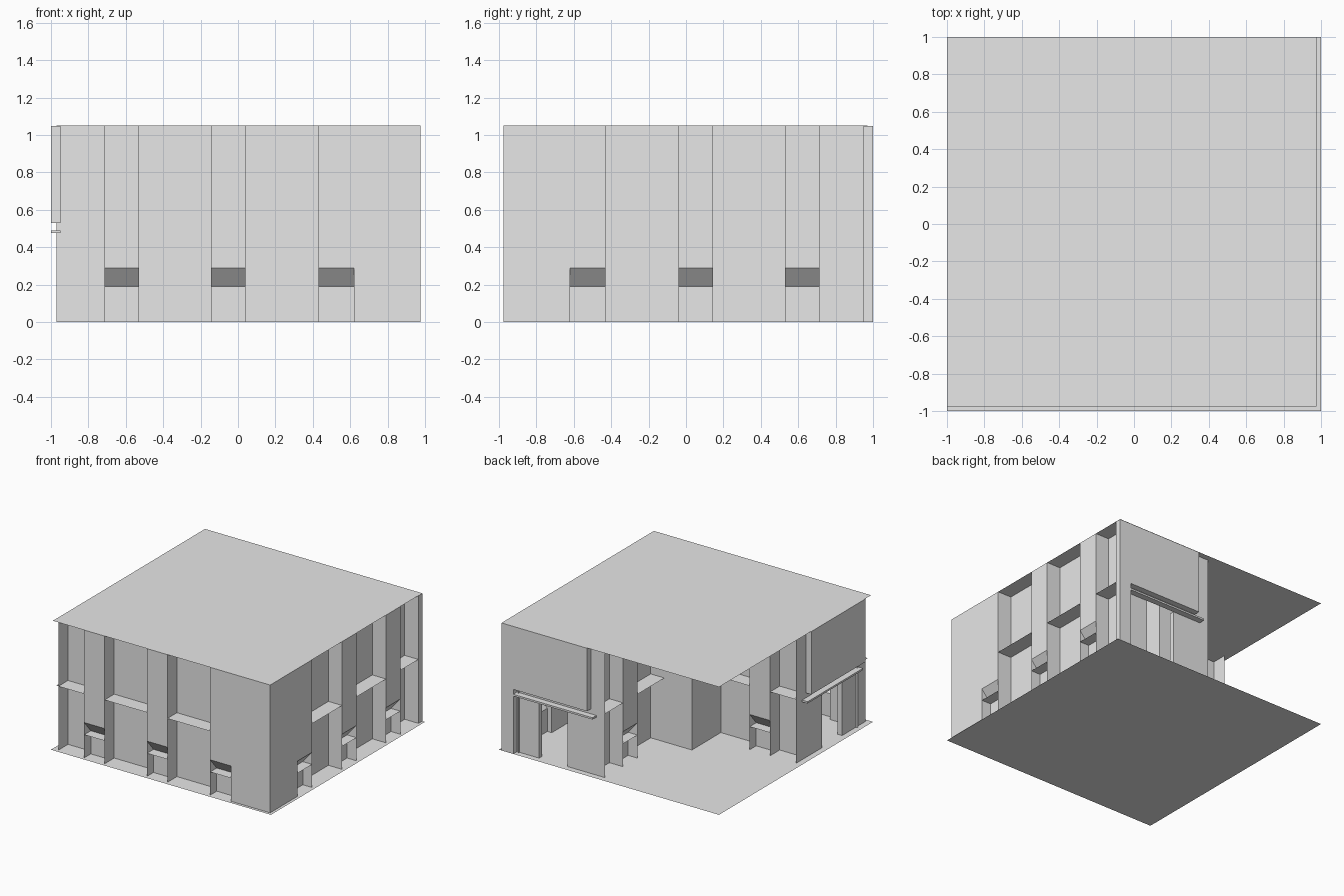
import bpy
from mathutils import Vector

cube = bpy.data.objects.get("Cube")
if cube:
    bpy.data.objects.remove(cube, do_unlink=True)

grey = bpy.data.materials.new("plain grey")
grey.use_nodes = True
COLOUR = (0.8, 0.8, 0.8, 1)
grey.diffuse_color = COLOUR
grey.node_tree.nodes["Principled BSDF"].inputs["Base Color"].default_value = COLOUR

H = 1.05          # storey height
SHELF = 0.525     # shelf height in the bays
DEPTH = 0.125     # bay depth
SILL, LIP = 0.19, 0.29
MOUTH = 0.085     # depth of the opening under each window


def straight(p):
    return Vector(p)


def swapped(p):
    """Reflect across the diagonal of the plan."""
    return Vector((-p[1], -p[0], p[2]))


def make(name, quads, place=straight):
    """Build one object from (corners, facing direction) sheets."""
    verts, faces = [], []
    for corners, facing in quads:
        c = [place(p) for p in corners]
        if (c[1] - c[0]).cross(c[2] - c[0]).dot(place(facing)) < 0:
            c.reverse()
        faces.append(range(len(verts), len(verts) + 4))
        verts += c
    mesh = bpy.data.meshes.new(name)
    mesh.from_pydata(verts, [], [tuple(f) for f in faces])
    mesh.materials.append(grey)
    ob = bpy.data.objects.new(name, mesh)
    bpy.context.collection.objects.link(ob)
    return ob


def level(x0, x1, y0, y1, z, up=1):
    return ([(x0, y0, z), (x1, y0, z), (x1, y1, z), (x0, y1, z)], (0, 0, up))


def along_x(x0, x1, y, z0, z1, side):
    return ([(x0, y, z0), (x1, y, z0), (x1, y, z1), (x0, y, z1)], (0, side, 0))


def along_y(x, y0, y1, z0, z1, side):
    return ([(x, y0, z0), (x, y1, z0), (x, y1, z1), (x, y0, z1)], (side, 0, 0))


def box(x0, x1, y0, y1, z0, z1):
    return [level(x0, x1, y0, y1, z0, -1), level(x0, x1, y0, y1, z1),
            along_x(x0, x1, y0, z0, z1, -1), along_x(x0, x1, y1, z0, z1, 1),
            along_y(x0, y0, y1, z0, z1, -1), along_y(x1, y0, y1, z0, z1, 1)]


def window(x0, x1, y, out):
    """Flush upper panel, sloping underside, sill and set-back base."""
    back, deep = y - out * MOUTH, y - out * DEPTH
    slope = ([(x0, y, LIP), (x1, y, LIP), (x1, back, SILL), (x0, back, SILL)], (0, out, -1))
    return [along_x(x0, x1, y, LIP, H, out), slope,
            level(x0, x1, y, back, SILL),
            along_x(x0, x1, back, 0, SILL, out),
            along_y(x0, y, deep, 0, H, -1), along_y(x1, y, deep, 0, H, 1)]


def bay(x0, x1, y, out):
    """Recessed wall with a shelf half way up."""
    back = y - out * DEPTH
    return [along_x(x0, x1, back, 0, H, out), level(x0, x1, y, back, SHELF)]


OUTER, INNER = -0.975, -0.07
WINDOWS = [(-0.715, -0.53), (-0.145, 0.04), (0.43, 0.62)]
BAYS = [(-0.97, -0.715), (-0.53, -0.145), (0.04, 0.43)]

# floor and roof
make("floor", [level(-1, 1, -1, 1, 0)])
make("roof", [level(-1, 0.975, -0.975, 1, H)])

for side, place in (("front", straight), ("side", swapped)):
    # outer facade
    for i, (a, b) in enumerate(WINDOWS):
        make(f"{side}_window_{i + 1}", window(a, b, OUTER, -1), place)
    for i, (a, b) in enumerate(BAYS):
        make(f"{side}_bay_{i + 1}", bay(a, b, OUTER, -1), place)
    make(f"{side}_corner_wall", [along_x(0.62, 0.975, OUTER, 0, H, -1)], place)

    # courtyard facade
    make(f"{side}_court_window", window(-0.715, -0.53, INNER, 1), place)
    make(f"{side}_court_end_bay", bay(-0.95, -0.715, INNER, 1), place)
    make(f"{side}_court_bay", bay(-0.53, -0.18, INNER, 1), place)
    make(f"{side}_court_corner", [along_y(-0.18, INNER - DEPTH, 0.18, 0, H, -1)], place)

    # end wall with a doorway
    make(f"{side}_end_wall",
         [along_y(-0.95, OUTER, -0.67, 0, 0.475, -1),
          along_y(-0.95, -0.41, INNER, 0, 0.475, -1),
          along_y(-0.95, OUTER, INNER, 0.475, H, -1)], place)
    make(f"{side}_door_jambs",
         [along_x(-0.95, -0.91, -0.67, 0, 0.475, 1),
          along_x(-0.95, -0.91, -0.41, 0, 0.475, -1)], place)
    make(f"{side}_door_lintel", box(-1, -0.95, -0.87, -0.15, 0.475, 0.49), place)
    start = -0.9 if side == "front" else OUTER
    make(f"{side}_upper_panel", box(-1, -0.95, start, -0.2, 0.53, H - 0.002), place)

# solid post beside the side doorway
make("side_post", box(0.87, 0.975, 0.95, 1, 0, 0.53))
